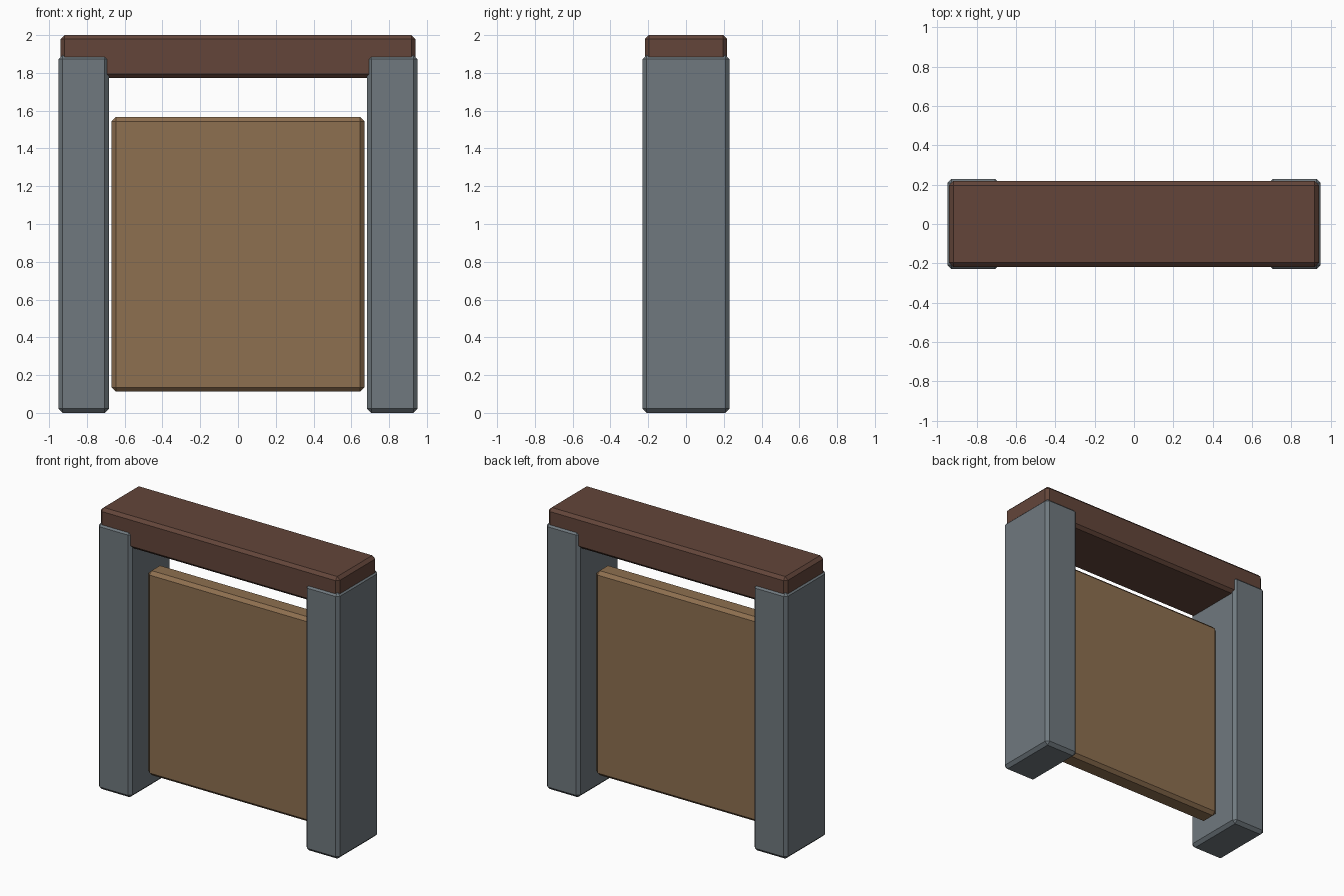
import bpy, bmesh
from mathutils import Vector

if "Cube" in bpy.data.objects:
    bpy.data.objects.remove(bpy.data.objects["Cube"])


def material(name, rgb):
    mat = bpy.data.materials.new(name)
    mat.diffuse_color = (*rgb, 1.0)
    mat.use_nodes = True
    mat.node_tree.nodes["Principled BSDF"].inputs["Base Color"].default_value = mat.diffuse_color
    return mat


def chamfered_box(name, low, high, chamfer, mat):
    """Box between two corners with flat one-segment chamfers on every edge."""
    low, high = Vector(low), Vector(high)
    bm = bmesh.new()
    bmesh.ops.create_cube(bm, size=1.0)
    bmesh.ops.scale(bm, vec=high - low, verts=bm.verts)
    bmesh.ops.bevel(bm, geom=bm.edges[:], offset=chamfer, offset_type='OFFSET',
                    segments=1, affect='EDGES', profile=0.5)
    mesh = bpy.data.meshes.new(name)
    bm.to_mesh(mesh)
    bm.free()
    mesh.materials.append(mat)
    obj = bpy.data.objects.new(name, mesh)
    obj.location = (low + high) / 2
    bpy.context.collection.objects.link(obj)
    return obj


stone = material("stone_grey", (0.16, 0.19, 0.21))
dark_wood = material("dark_wood", (0.125, 0.06, 0.042))
light_wood = material("light_wood", (0.27, 0.16, 0.08))

# Two upright posts
for side, x in (("left", -0.817), ("right", 0.817)):
    chamfered_box(f"{side}_post", (x - 0.133, -0.23, 0), (x + 0.133, 0.23, 1.895),
                  0.022, stone)

# Lintel let into the post tops
chamfered_box("lintel", (-0.94, -0.218, 1.773), (0.94, 0.218, 2.0), 0.021, dark_wood)

# Door panel hanging between the posts
chamfered_box("door_panel", (-0.67, -0.07, 0.112), (0.67, 0.07, 1.566), 0.023, light_wood)
